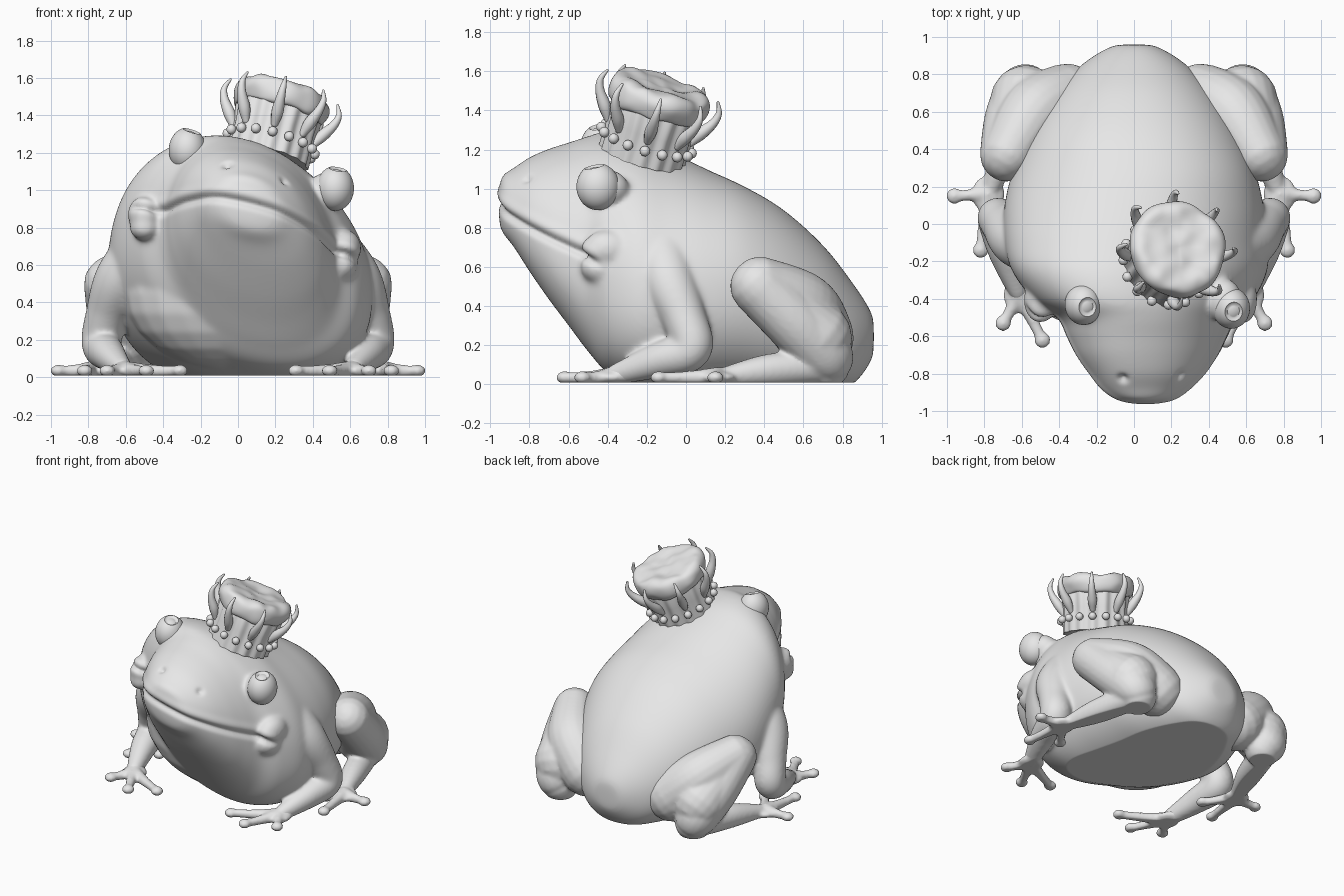
import bpy, bmesh, math
from mathutils import Vector, Matrix, noise

cube = bpy.data.objects.get("Cube")
if cube:
    bpy.data.objects.remove(cube, do_unlink=True)

grey = bpy.data.materials.new("plain grey")
grey.use_nodes = True
grey.diffuse_color = (0.8, 0.8, 0.8, 1)
grey.node_tree.nodes["Principled BSDF"].inputs["Base Color"].default_value = (0.8, 0.8, 0.8, 1)
FLOOR = 0.01


def make_object(name, bm):
    mesh = bpy.data.meshes.new(name)
    bm.to_mesh(mesh)
    bm.free()
    obj = bpy.data.objects.new(name, mesh)
    bpy.context.collection.objects.link(obj)
    return obj


def fuse(bm, voxel, rounds):
    """Melt overlapping volumes into one soft skin."""
    bmesh.ops.recalc_face_normals(bm, faces=bm.faces)
    lump = make_object("fuse_helper", bm)
    remesh = lump.modifiers.new("Fuse", 'REMESH')
    remesh.mode = 'VOXEL'
    remesh.voxel_size = voxel
    skin = bmesh.new()
    skin.from_object(lump, bpy.context.evaluated_depsgraph_get())
    bpy.data.objects.remove(lump, do_unlink=True)
    for _ in range(rounds):
        bmesh.ops.smooth_vert(skin, verts=skin.verts, factor=.5,
                              use_axis_x=True, use_axis_y=True, use_axis_z=True)
    return skin


def finish(name, bm, shape=None):
    """Orient faces, apply an optional vertex rule and make a smooth object."""
    bmesh.ops.recalc_face_normals(bm, faces=bm.faces)
    bm.normal_update()
    if shape:
        for v, co in [(v, shape(v)) for v in bm.verts]:
            v.co = co
    for v in bm.verts:
        v.co.z = max(v.co.z, FLOOR)
    obj = make_object(name, bm)
    obj.data.materials.append(grey)
    bpy.ops.object.select_all(action='DESELECT')
    obj.select_set(True)
    bpy.context.view_layer.objects.active = obj
    bpy.ops.object.shade_smooth_by_angle(angle=math.radians(60))


def smooth_path(points, steps):
    """Catmull-Rom interpolation of equal-length tuples."""
    pts = [points[0]] + list(points) + [points[-1]]
    out = []
    for a, b, c, d in zip(pts, pts[1:], pts[2:], pts[3:]):
        for i in range(steps):
            t = i / steps
            out.append([q + t / 2 * (r - p + t * (2 * p - 5 * q + 4 * r - s + t * (3 * (q - r) + s - p)))
                        for p, q, r, s in zip(a, b, c, d)])
    return out + [list(points[-1])]


def add_loft(bm, rings):
    """Skin closed rings of points and cap both ends."""
    loops = [[bm.verts.new(p) for p in ring] for ring in rings]
    n = len(loops[0])
    for a, b in zip(loops, loops[1:]):
        for i in range(n):
            j = (i + 1) % n
            bm.faces.new((a[i], a[j], b[j], b[i]))
    bm.faces.new(loops[0])
    bm.faces.new(loops[-1])


def polar(r, a, h):
    return Vector((r * math.cos(a), r * math.sin(a), h))


def add_tube(bm, points, steps=8, sides=20):
    """Round-ended limb through points of (x, y, z, radius)."""
    path = smooth_path(points, steps)
    cos = [Vector(p[:3]) for p in path]
    tangents = [(cos[min(i + 1, len(cos) - 1)] - cos[max(i - 1, 0)]).normalized() for i in range(len(cos))]
    spin = Vector((0, 0, 1)).rotation_difference(tangents[0])
    rings = []

    def ring(centre, radius):
        rings.append([centre + spin @ polar(radius, k * math.tau / sides, 0) for k in range(sides)])

    caps = [math.radians(a) for a in (85, 65, 45, 22)]
    for a in caps:
        ring(cos[0] - tangents[0] * path[0][3] * math.sin(a), path[0][3] * math.cos(a))
    for i, c in enumerate(cos):
        if i:
            spin = tangents[i - 1].rotation_difference(tangents[i]) @ spin
        ring(c, path[i][3])
    for a in reversed(caps):
        ring(cos[-1] + tangents[-1] * path[-1][3] * math.sin(a), path[-1][3] * math.cos(a))
    add_loft(bm, rings)


def add_ball(bm, centre, size, segments=24):
    bmesh.ops.create_uvsphere(bm, u_segments=segments, v_segments=segments // 2, radius=1,
                              matrix=Matrix.LocRotScale(Vector(centre), None, Vector(size)))


def mirrored(points, side):
    return [(p[0] * side, *p[1:]) for p in points]


# Body and tilted head: sections of y, centre x, half width, bottom, top, tilt
SECTIONS = [
    (.96, 0, .03, .21, .28, 0), (.945, 0, .13, .12, .37, 0), (.85, 0, .28, 0, .52, 0),
    (.7, 0, .42, -.04, .71, 0), (.5, 0, .55, -.06, .89, 0), (.3, 0, .64, -.06, 1.01, 0),
    (.1, 0, .69, -.05, 1.1, .06), (-.1, .01, .7, -.03, 1.19, .15), (-.25, .03, .68, .02, 1.25, .22),
    (-.4, .05, .59, .09, 1.27, .27), (-.5, .07, .48, .19, 1.25, .27), (-.6, .07, .43, .32, 1.22, .26),
    (-.7, .07, .38, .45, 1.19, .25), (-.8, .07, .31, .59, 1.15, .23), (-.88, .06, .24, .71, 1.1, .2),
    (-.93, .06, .17, .77, 1.07, .2), (-.95, .06, .1, .81, 1.03, .2), (-.957, .06, .02, .88, .96, .2)]


def signed_power(v, e):
    return math.copysign(abs(v) ** e, v)


def body_ring(y, cx, hw, zb, zt, tilt, sides=112):
    """Pear-like section, narrower towards the top."""
    ring = []
    for k in range(sides):
        a = k * math.tau / sides
        dx = hw * signed_power(math.cos(a), .93) * (1 - .07 * math.sin(a))
        z = (zb + zt) / 2 + (zt - zb) / 2 * signed_power(math.sin(a), .93)
        ring.append(Vector((cx + dx, y, z - tilt * dx)))
    return ring


NOSTRILS = [Vector((-.06, -.83, 1.14)), Vector((.26, -.82, 1.06))]


def face_details(v):
    """Mouth crease, overhanging upper lip and nostril dents."""
    x, y, z = v.co
    push = 0
    fade = min(max((-.42 - y) / .08, 0), 1)
    gap = z + .24 * (x - .06) - (.92 - .34 * (y + .93))
    if fade:
        push += fade * .008 * math.exp(-((gap - .05) / .03) ** 2)
        push -= fade * .024 * math.exp(-(gap / .022) ** 2)
    for n in NOSTRILS:
        push -= .025 * math.exp(-((v.co - n).length / .025) ** 2)
    return v.co + v.normal * push


ARM = [(.46, -.13, .72, .16), (.62, -.09, .53, .145), (.7, -.01, .34, .115), (.73, .025, .18, .108),
       (.69, -.15, .12, .09), (.62, -.36, .05, .055)]
# Chest, brow mounds and mouth-corner lumps that swell out of the skin
SWELLINGS = [((.01, -.16, .45), (.62, .38, .42)),
             ((-.24, -.4, 1.18), (.11, .12, .1)), ((.48, -.41, 1), (.1, .12, .1)),
             ((-.5, -.41, .87), (.09, .12, .1)), ((-.5, -.44, .8), (.08, .09, .07)),
             ((.57, -.4, .69), (.09, .13, .1)), ((.55, -.43, .6), (.09, .11, .09))]

bm = bmesh.new()
add_loft(bm, [body_ring(*s) for s in smooth_path(SECTIONS, 10)])
for centre, size in SWELLINGS:
    add_ball(bm, centre, size)
for side in (-1, 1):
    add_tube(bm, mirrored(ARM, side))
finish("body_and_arms", fuse(bm, .0115, 12), face_details)

# Bulging eyes with a hollow pupil that looks upward
for name, centre, look in (("right", (-.27, -.43, 1.215), (.25, -.15, 1)),
                           ("left", (.52, -.45, 1.01), (.15, -.2, 1))):
    bm = bmesh.new()
    bmesh.ops.create_uvsphere(bm, u_segments=48, v_segments=32, radius=1)
    turn = Vector((0, 0, 1)).rotation_difference(Vector(look))

    def eyeball(v, centre=Vector(centre), turn=turn):
        depth = .85 if v.co.z > .9 else 1
        return centre + Matrix.Diagonal((.1, .11, .12)) @ (turn @ v.co * depth)

    finish(name + "_eye", bm, eyeball)

# Hands, feet and folded hind legs, mirrored to both sides
THIGH = [(.36, .67, .24, .19), (.53, .59, .39, .185), (.67, .38, .51, .145)]
CALF = [(.66, .45, .44, .14), (.58, .66, .24, .19)]
SHIN = [(.68, .37, .5, .145), (.65, .56, .31, .15), (.59, .7, .16, .15), (.56, .71, .1, .13)]
FOOT = [(.6, .68, .09, .09), (.68, .42, .07, .085), (.76, .2, .04, .05)]
WRIST = [(.65, -.28, .07, .06), (.61, -.38, .04, .05)]
FINGERS = [(.7, -.53), (.49, -.62), (.31, -.53)]
TOES = [(.96, .15), (.82, -.14), (.64, -.03)]


def add_digits(bm, root, tips, side):
    """Webbed pad with digits ending in round tips."""
    add_ball(bm, (root[0] * side, root[1], .035), (.09, .1, .035))
    for x, y in tips:
        mid = ((x + root[0]) / 2, (y + root[1]) / 2, .035, .034)
        add_tube(bm, mirrored([(*root, .04, .05), mid, (x, y, .035, .028)], side), 5, 12)
        add_ball(bm, (x * side, y, .035), (.045, .045, .033), 16)


for name, side in (("right", -1), ("left", 1)):
    for part, limbs, root, tips in (("hand", [WRIST], (.61, -.38), FINGERS),
                                    ("hind_leg", [THIGH, CALF, SHIN, FOOT], (.78, .16), TOES)):
        bm = bmesh.new()
        for limb in limbs:
            add_tube(bm, mirrored(limb, side))
        add_digits(bm, root, tips, side)
        finish(name + "_" + part, fuse(bm, .011, 5))

# Crown, built upright and then tilted onto the head
AXIS = Vector((.25, .3, 1)).normalized()
TILT = Vector((0, 0, 1)).rotation_difference(AXIS)
SEAT = Vector((.17, -.21, 1.22))


def on_head(v):
    return SEAT + TILT @ v.co


def revolve(name, profile, ripple, bumps, sides=128):
    bm = bmesh.new()
    add_loft(bm, [[polar(r * (1 + ripple * math.cos(k * math.tau / 8)), k * math.tau / sides, h)
                   for k in range(sides)] for r, h in profile])

    def crumple(v):
        lift = Vector((0, 0, 1)) * noise.noise(v.co * 11) + v.normal * noise.noise(v.co * 7)
        return SEAT + TILT @ (v.co + lift * bumps)

    finish(name, bm, crumple)


revolve("crown_fluted_wall", [(.22, -.06), (.22, 0), (.22, .1), (.23, .22), (.22, .25)], .03, 0)
revolve("crown_cloth_top", smooth_path([(.2, .2), (.24, .2), (.26, .25), (.25, .31), (.2, .335),
                                        (.1, .325), (.005, .32)], 5), 0, .016)

bm = bmesh.new()
for k in range(16):
    add_ball(bm, polar(.24, k * math.tau / 16, .03), (.027, .027, .027), 14)
finish("crown_beads", bm, on_head)

bm = bmesh.new()
for k in range(8):
    a = k * math.tau / 8
    add_tube(bm, [(*polar(r, a, h), w) for r, h, w in
                  ((.22, .08, .02), (.255, .14, .032), (.3, .21, .024), (.315, .27, .016), (.295, .325, .007))], 6, 12)
finish("crown_spikes", bm, on_head)
